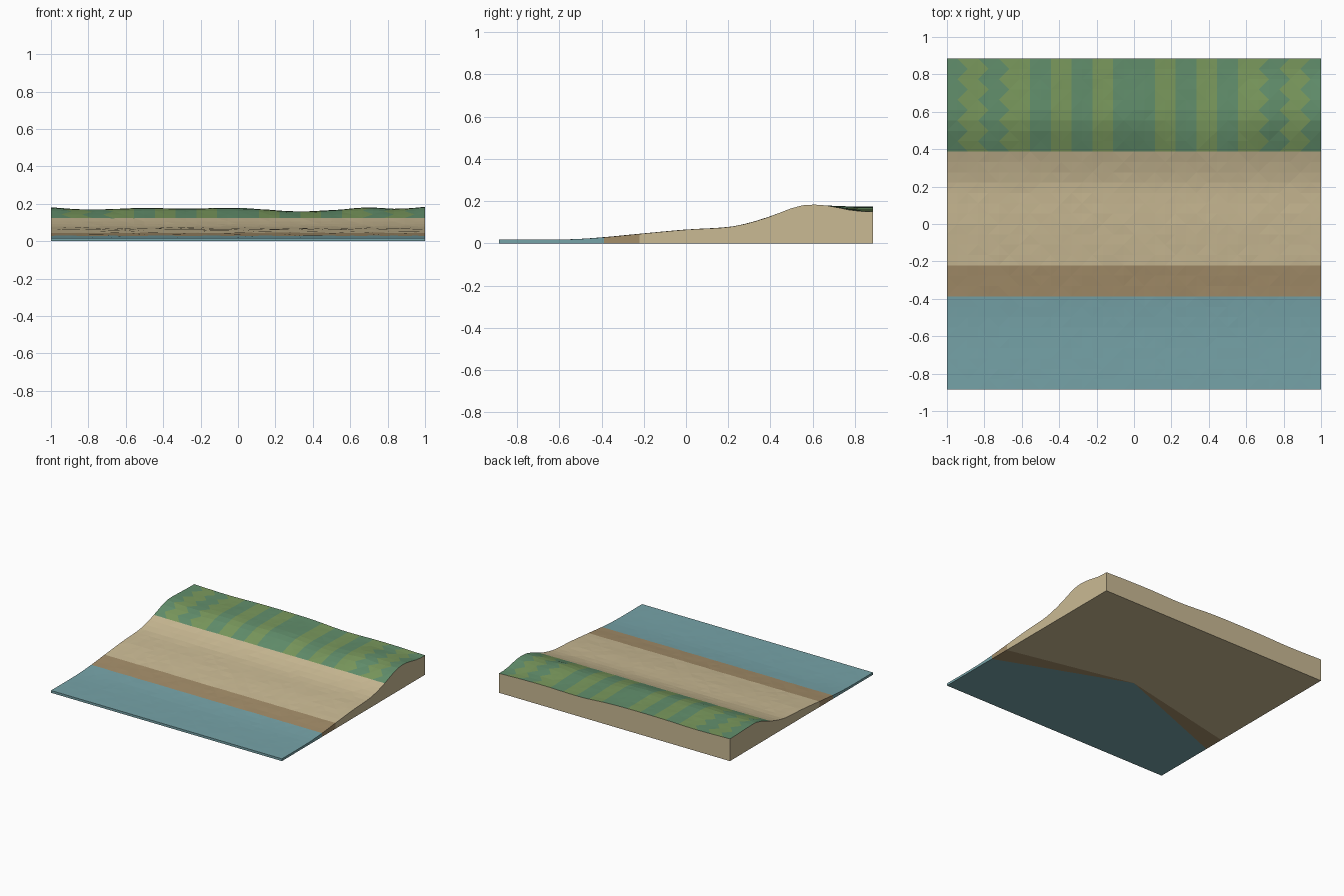
import bpy, bmesh, math, random

if "Cube" in bpy.data.objects:
    bpy.data.objects.remove(bpy.data.objects["Cube"])

random.seed(4)
NX, NY = 36, 32
HX, HY = 1.0, 0.885


def material(name, rgb):
    m = bpy.data.materials.new(name)
    lin = [((c / 255 + 0.055) / 1.055) ** 2.4 for c in rgb]
    m.diffuse_color = (*lin, 1)
    m.use_nodes = True
    m.node_tree.nodes["Principled BSDF"].inputs["Base Color"].default_value = m.diffuse_color
    return m


def interp(pts, t):
    # smooth cubic interpolation through a short profile
    if t <= pts[0][0]:
        return pts[0][1]
    for i in range(len(pts) - 1):
        (x0, y0), (x1, y1) = pts[i], pts[i + 1]
        if t <= x1:
            xa, ya = pts[max(i - 1, 0)]
            xb, yb = pts[min(i + 2, len(pts) - 1)]
            d = x1 - x0
            m0, m1 = (y1 - ya) / (x1 - xa) * d, (yb - y0) / (xb - x0) * d
            u = (t - x0) / d
            return ((2*u**3 - 3*u*u + 1) * y0 + (u**3 - 2*u*u + u) * m0
                    + (3*u*u - 2*u**3) * y1 + (u**3 - u*u) * m1)
    return pts[-1][1]


# Sea-to-dune slope, then dune crest and back edge heights along x
SLOPE = [(-.885, .018), (-.56, .019), (-.4, .028), (-.22, .045), (0, .065), (.2, .077),
         (.3, .097), (.4, .128), (.5, .165), (.57, .180), (.64, .180), (.885, .180)]
CREST = [(-1, .180), (-.8, .169), (-.5, .177), (-.25, .173), (0, .177), (.3, .159),
         (.5, .165), (.7, .180), (.85, .172), (1, .183)]
BACK = [(-1, .174), (-.7, .168), (-.4, .174), (0, .172), (.3, .156), (.6, .160),
        (.8, .158), (1, .152)]


def smooth(a, b, t):
    t = min(max((t - a) / (b - a), 0), 1)
    return t * t * (3 - 2 * t)


def height(x, y):
    z = interp(SLOPE, y)
    z += smooth(.38, .58, y) * (interp(CREST, x) - .180)
    z += smooth(.62, .84, y) * (interp(BACK, x) - interp(CREST, x))
    if abs(x) < .99 and -.88 < y < .85:
        z += random.uniform(-.001, .001) * (.5 if y < -.4 else 1)
    return z


SAND, WET, WATER, GRASS, LIGHT = range(5)


def ground(y):
    return WATER if y < -.387 else WET if y < -.221 else SAND


def surface(x, y):
    if y > .387:
        return LIGHT if int(abs(x) / .1145) % 2 else GRASS
    return ground(y)


bm = bmesh.new()


def face(verts, mat):
    f = bm.faces.new(verts)
    f.material_index = mat
    f.smooth = False


# Triangulated top with alternating diagonals
grid = []
for i in range(NX + 1):
    x = -HX + 2 * HX * i / NX
    col = []
    for j in range(NY + 1):
        y = -HY + 2 * HY * j / NY
        col.append(bm.verts.new((x, y, height(x, y))))
    grid.append(col)
for i in range(NX):
    for j in range(NY):
        a, b, c, d = grid[i][j], grid[i+1][j], grid[i+1][j+1], grid[i][j+1]
        tris = ((a, b, c), (a, c, d)) if (i + j) % 2 else ((a, b, d), (b, c, d))
        for t in tris:
            face(t, surface(sum(v.co.x for v in t) / 3, sum(v.co.y for v in t) / 3))

# Side walls and a bottom fan around the edge loop
loop = ([grid[i][0] for i in range(NX)] + [grid[NX][j] for j in range(NY)]
        + [grid[i][NY] for i in range(NX, 0, -1)] + [grid[0][j] for j in range(NY, 0, -1)])
low = [bm.verts.new((v.co.x, v.co.y, 0)) for v in loop]
centre = bm.verts.new((0, 0, 0))
for k in range(len(loop)):
    n = (k + 1) % len(loop)
    mat = ground((loop[k].co.y + loop[n].co.y) / 2)
    face((low[k], low[n], loop[n], loop[k]), mat)
    face((low[n], low[k], centre), mat)

mesh = bpy.data.meshes.new("beach_tile")
bm.to_mesh(mesh)
bm.free()
for name, rgb in (("dry_sand", (202, 186, 148)), ("wet_sand", (163, 141, 105)),
                  ("water", (118, 163, 168)), ("grass", (98, 143, 108)),
                  ("light_grass", (122, 153, 93))):
    mesh.materials.append(material(name, rgb))
obj = bpy.data.objects.new("beach_tile", mesh)
bpy.context.collection.objects.link(obj)
